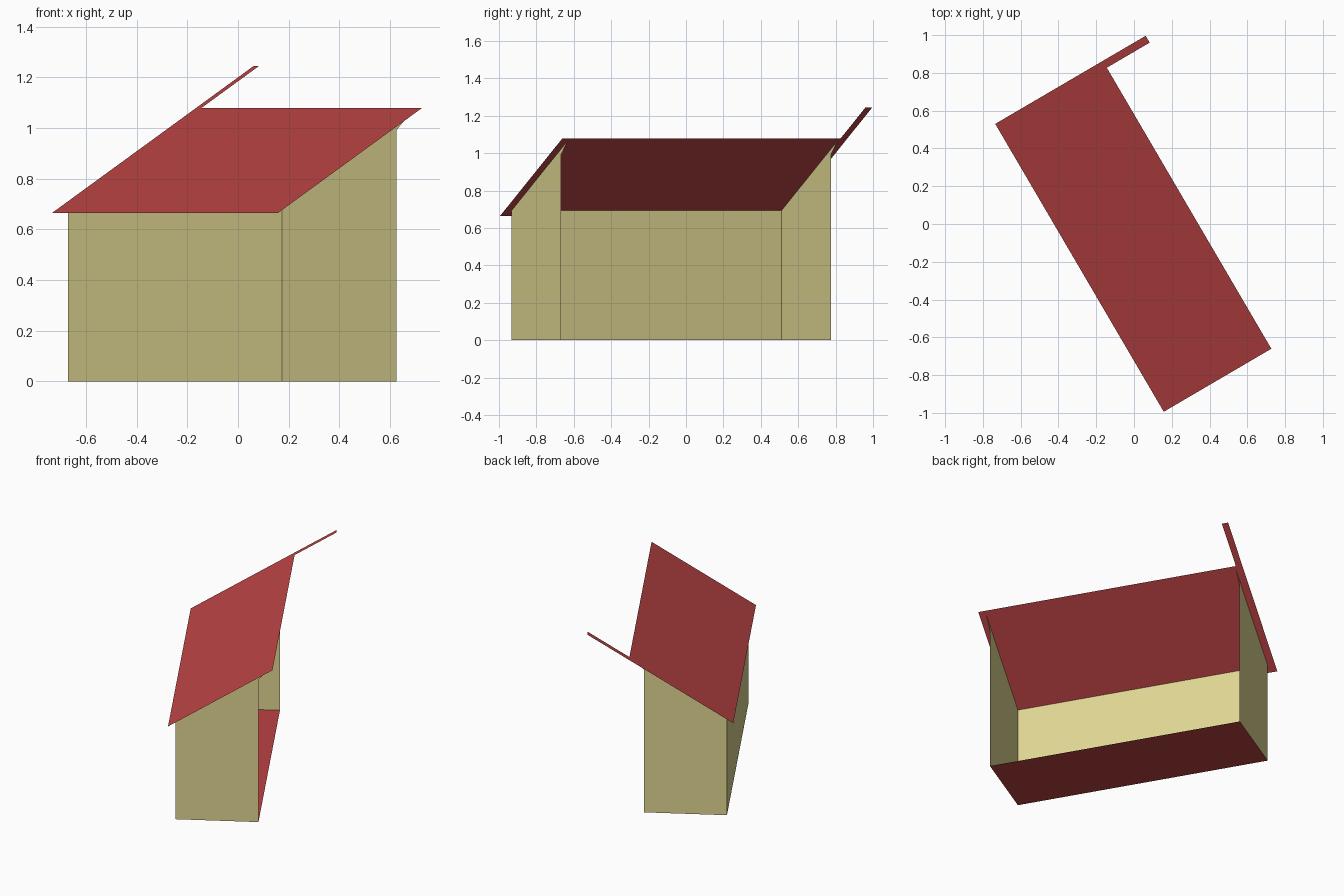
import bpy
import math
from mathutils import Vector

cube = bpy.data.objects.get("Cube")
if cube:
    bpy.data.objects.remove(cube, do_unlink=True)


def material(name, rgb):
    mat = bpy.data.materials.new(name)
    mat.use_nodes = True
    colour = (*rgb, 1.0)
    mat.diffuse_color = colour
    mat.node_tree.nodes["Principled BSDF"].inputs["Base Color"].default_value = colour
    return mat


red = material("roof red", (0.50, 0.056, 0.057))
cream = material("wall cream", (0.735, 0.665, 0.285))

# Shed frame: local x runs along the shed, local y from low wall to open side
ORIGIN = (-0.672, 0.51, 0)
TURN = math.radians(-59.65)
LENGTH, DEPTH = 1.672, 0.524
EAVE, SLOPE = 0.692, 0.629


def roof_height(y):
    return EAVE + SLOPE * y


def panel(name, points, mat, facing):
    """Flat single-sheet panel whose normal points along the facing direction."""
    mesh = bpy.data.meshes.new(name)
    mesh.from_pydata(points, [], [range(len(points))])
    mesh.update()
    if mesh.polygons[0].normal.dot(Vector(facing)) < 0:
        mesh.flip_normals()
    mesh.materials.append(mat)
    obj = bpy.data.objects.new(name, mesh)
    obj.location = ORIGIN
    obj.rotation_euler.z = TURN
    bpy.context.collection.objects.link(obj)
    return obj


# Floor sheet
panel("floor", [(0, 0, 0), (LENGTH, 0, 0), (LENGTH, DEPTH, 0), (0, DEPTH, 0)],
      red, (0, 0, -1))

# Low long wall; the tall side stays open
panel("low_wall", [(0, 0, 0), (LENGTH, 0, 0), (LENGTH, 0, EAVE), (0, 0, EAVE)],
      cream, (0, -1, 0))

# Sloping end walls, each with a small pointed bracket under the roof overhang
TIP = DEPTH + 0.07
profile = [(0, 0), (DEPTH, 0), (DEPTH, 0.99), (TIP, roof_height(TIP)), (0, EAVE)]
for name, x, side in (("front_end_wall", LENGTH, 1), ("back_end_wall", 0, -1)):
    panel(name, [(x, y, z) for y, z in profile], cream, (side, 0, 0))

# Lean-to roof with a narrow strip running on past its high edge
START, END = -0.049, 1.717
LOW, HIGH, STRIP_END = -0.044, 0.616, 0.879
STRIP_EDGE = START + 0.042
outline = [(START, LOW), (END, LOW), (END, HIGH), (STRIP_EDGE, HIGH),
           (STRIP_EDGE, STRIP_END), (START, STRIP_END)]
panel("roof", [(x, y, roof_height(y)) for x, y in outline], red, (0, 0, 1))
